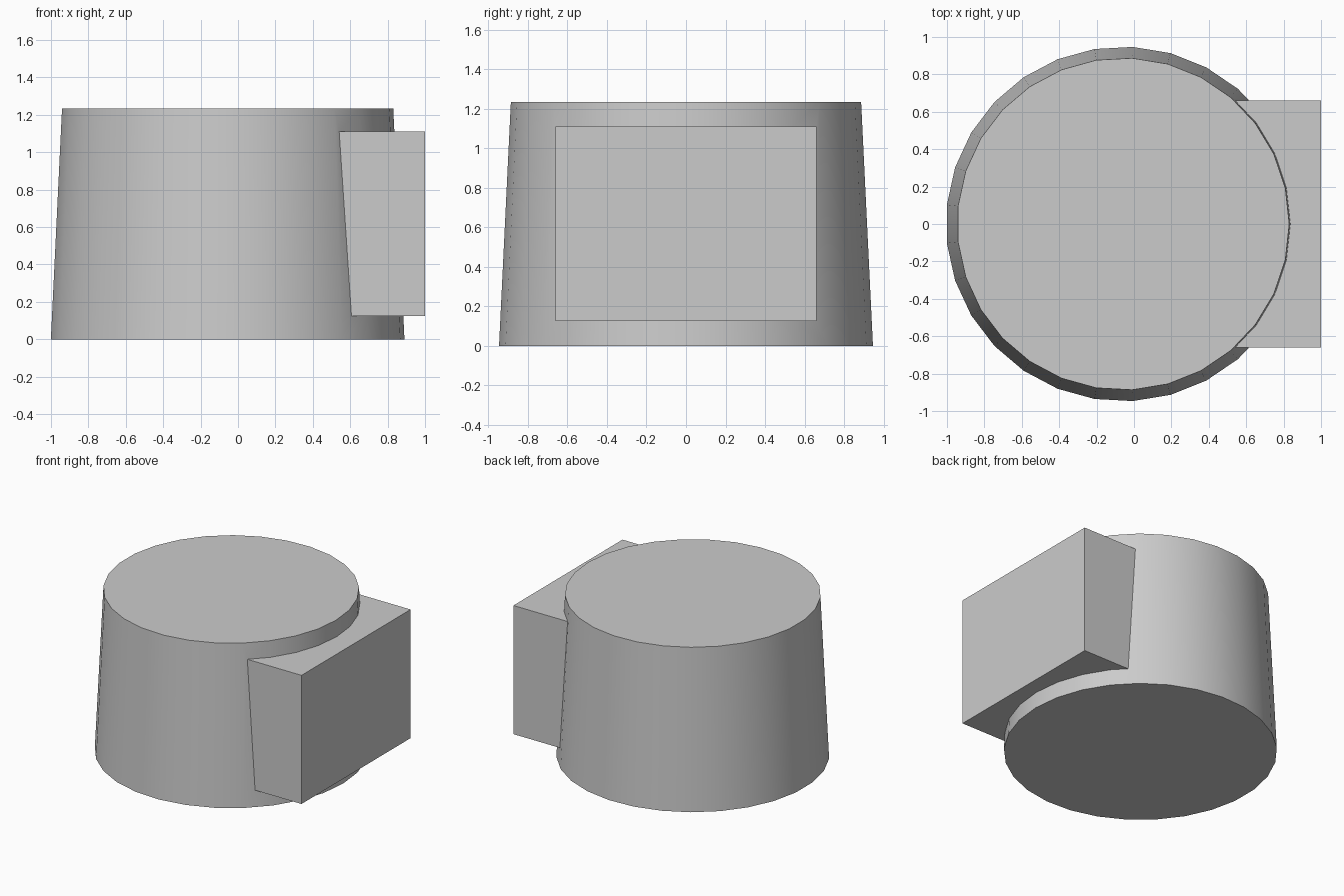
import bpy
from mathutils import Matrix

cube = bpy.data.objects.get("Cube")
if cube:
    bpy.data.objects.remove(cube, do_unlink=True)

HEIGHT = 1.235
CENTRE_X = -0.058

# One plain grey for the whole model
grey = bpy.data.materials.new("plain grey")
grey.use_nodes = True
grey.diffuse_color = (0.6, 0.6, 0.6, 1)
grey.node_tree.nodes["Principled BSDF"].inputs["Base Color"].default_value = grey.diffuse_color

# Tapered round body with a corner pointing to +x
bpy.ops.mesh.primitive_cone_add(vertices=29, radius1=0.948, radius2=0.888, depth=HEIGHT)
body = bpy.context.object
body.name = body.data.name = "tapered_body"
first = body.data.vertices[0].co.to_2d()
turn = first.angle_signed((1, 0)) if first.length else 0
body.data.transform(Matrix.Translation((CENTRE_X, 0, HEIGHT / 2)) @ Matrix.Rotation(-turn, 4, "Z"))
body.data.materials.append(grey)

# Side block, running into the body
bpy.ops.mesh.primitive_cube_add(size=1)
block = bpy.context.object
block.name = block.data.name = "side_block"
block.data.transform(Matrix.Translation((0.7, 0, 0.618)) @ Matrix.Diagonal((0.6, 1.32, 0.985, 1)))
block.data.materials.append(grey)

# Join the block to the body as one clean solid
bpy.context.view_layer.objects.active = body
union = body.modifiers.new("join block", "BOOLEAN")
union.operation = "UNION"
union.solver = "EXACT"
union.object = block
bpy.ops.object.modifier_apply(modifier=union.name)
bpy.data.objects.remove(block, do_unlink=True)

# Smooth curved wall, sharp rims and block edges
bpy.ops.object.select_all(action="DESELECT")
body.select_set(True)
bpy.ops.object.shade_smooth_by_angle(angle=0.5)
